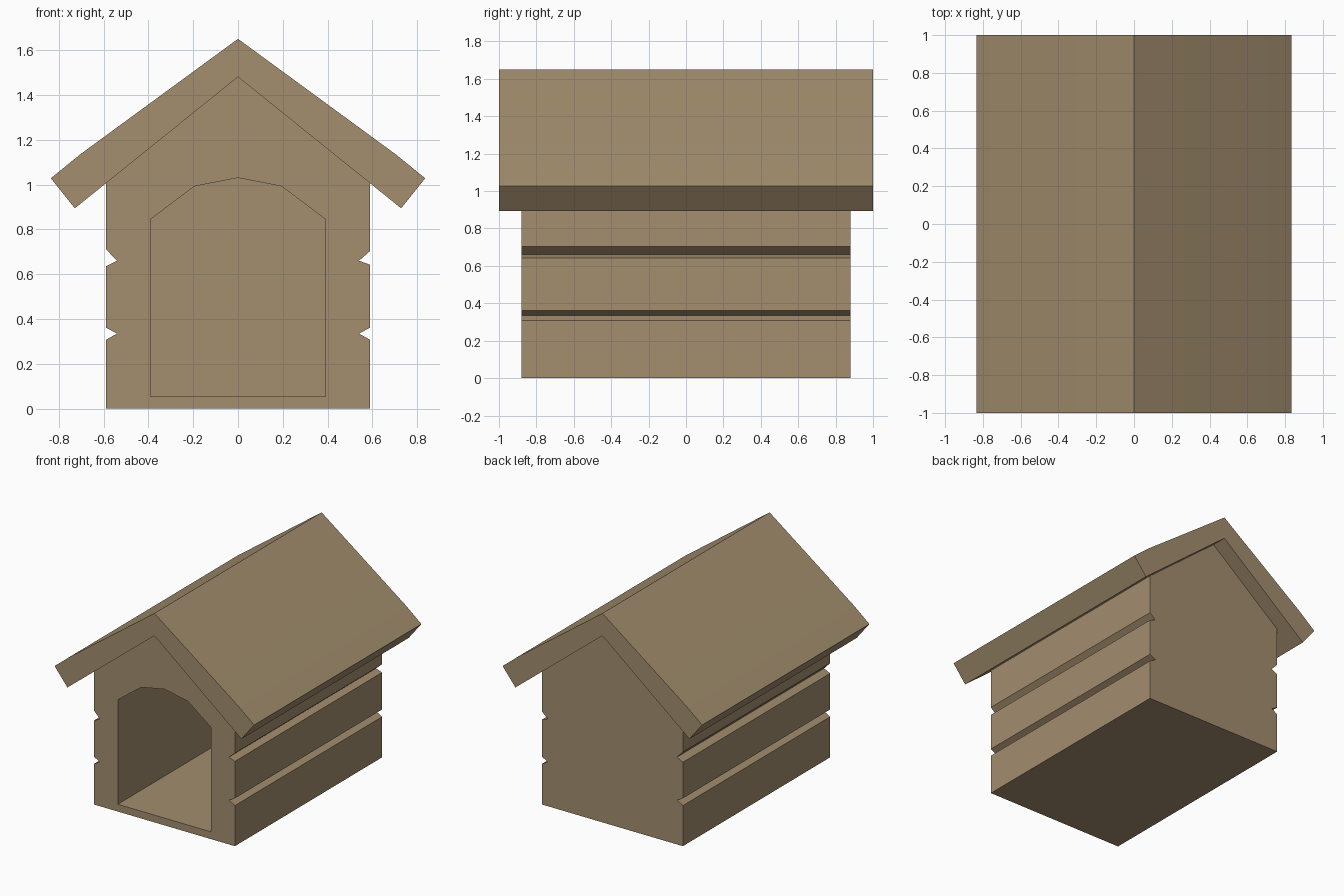
import bpy, bmesh, math

if "Cube" in bpy.data.objects:
    bpy.data.objects.remove(bpy.data.objects["Cube"])

wood = bpy.data.materials.new("tan wood")
wood.diffuse_color = (0.366, 0.270, 0.156, 1)
wood.use_nodes = True
wood.node_tree.nodes["Principled BSDF"].inputs["Base Color"].default_value = wood.diffuse_color


def extrude_profile(name, pts, y0, y1):
    """Solid made by sweeping an x-z outline from y0 to y1."""
    bm = bmesh.new()
    face = bm.faces.new([bm.verts.new((x, y0, z)) for x, z in pts])
    moved = bmesh.ops.extrude_face_region(bm, geom=[face])["geom"]
    bmesh.ops.translate(bm, vec=(0, y1 - y0, 0),
                        verts=[v for v in moved if isinstance(v, bmesh.types.BMVert)])
    bmesh.ops.recalc_face_normals(bm, faces=bm.faces)
    mesh = bpy.data.meshes.new(name)
    bm.to_mesh(mesh)
    bm.free()
    mesh.materials.append(wood)
    obj = bpy.data.objects.new(name, mesh)
    bpy.context.collection.objects.link(obj)
    return obj


def activate(obj):
    bpy.ops.object.select_all(action='DESELECT')
    obj.select_set(True)
    bpy.context.view_layer.objects.active = obj


def mirrored(half):
    """Complete an outline whose first and last points may lie on x = 0."""
    return half + [(-x, z) for x, z in reversed(half) if x > 0]


# Kennel body: gabled block with two plank grooves on each side
def side(sign, upper):
    outline = [(0.59, 0), (0.59, 0.307), (0.54, 0.335), (0.59, 0.362),
               (0.59, upper[0]), (0.54, 0.66), (0.59, upper[1]), (0.59, 1.007)]
    return [(sign * x, z) for x, z in outline]


body_outline = side(1, (0.642, 0.704)) + [(0, 1.48)] + side(-1, (0.635, 0.712))[::-1]
body = extrude_profile("kennel_body", body_outline, -0.88, 0.88)

# Doorway and hollow interior, cut straight back to the rear wall
door_half = [(0.39, 0.055), (0.39, 0.845), (0.195, 0.992), (0, 1.03)]
cutter = extrude_profile("doorway_cutter", mirrored(door_half), -1.0, 0.80)
cutter.hide_render = True
cut = body.modifiers.new("doorway", 'BOOLEAN')
cut.operation, cut.solver, cut.object = 'DIFFERENCE', 'EXACT', cutter
activate(body)
bpy.ops.object.modifier_apply(modifier=cut.name)
bpy.data.objects.remove(cutter)

# Overhanging roof: thick chevron with slightly drooping eaves
top = [(0, 1.65), (0.705, 1.134), (0.835, 1.028), (0.728, 0.894)]
roof_outline = top + [(0, 1.48)] + [(-x, z) for x, z in reversed(top[1:])]
roof = extrude_profile("roof", roof_outline, -1.0, 1.0)
activate(roof)
bpy.ops.object.shade_smooth_by_angle(angle=math.radians(30))
